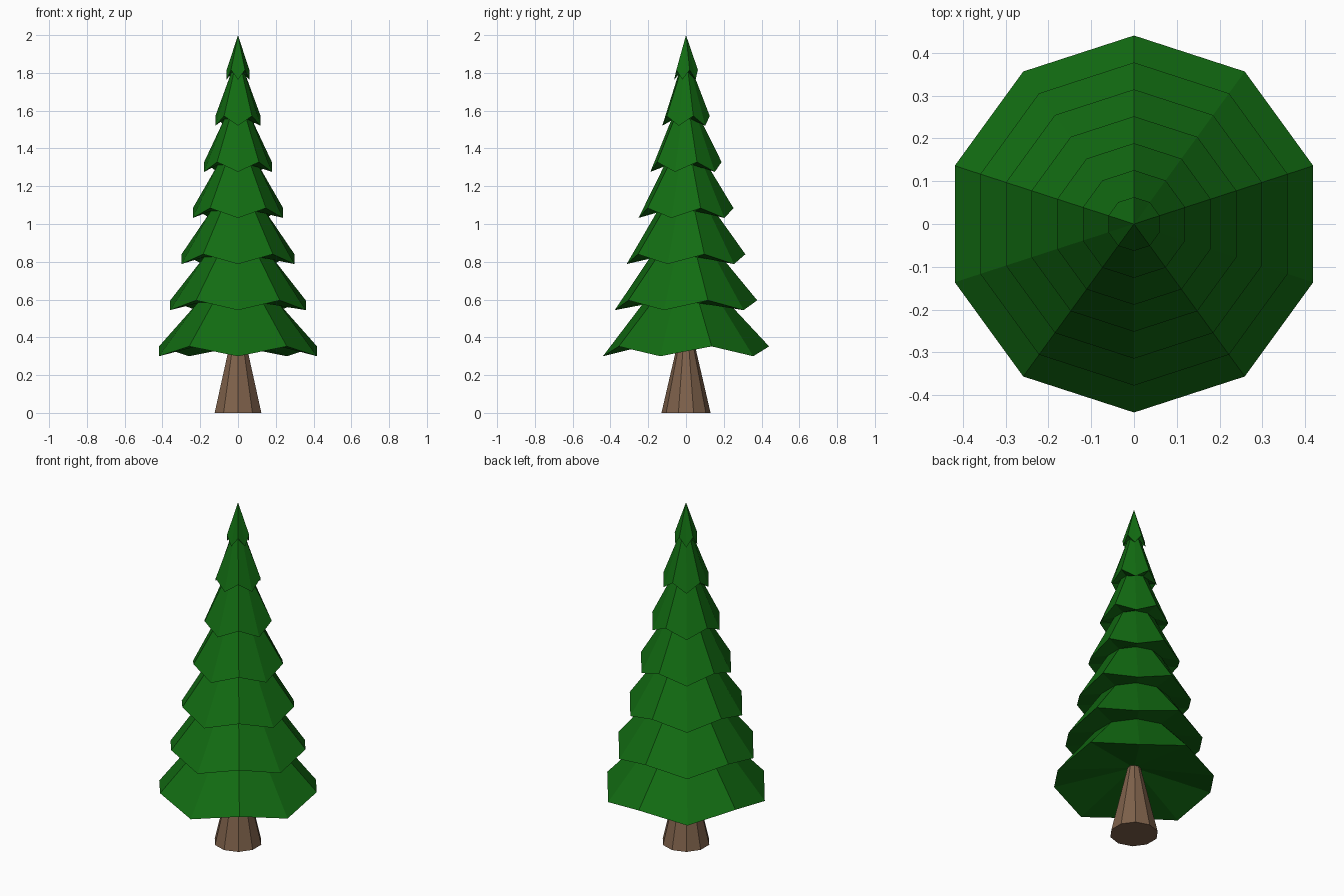
import bpy, bmesh
from math import cos, sin, radians

if "Cube" in bpy.data.objects:
    bpy.data.objects.remove(bpy.data.objects["Cube"])

SIDES, TIERS = 10, 7


def material(name, rgb):
    m = bpy.data.materials.new(name)
    m.diffuse_color = (*rgb, 1)
    m.use_nodes = True
    m.node_tree.nodes["Principled BSDF"].inputs["Base Color"].default_value = m.diffuse_color
    return m


def ring(bm, r, z, zigzag=0.0):
    """Ring of vertices; the first points to the front, every second one is raised."""
    verts = []
    for i in range(SIDES):
        a = radians(-90 + 360 / SIDES * i)
        verts.append(bm.verts.new((r * cos(a), r * sin(a), z + zigzag * (i % 2))))
    return verts


def bridge(bm, lower, upper):
    for i in range(SIDES):
        j = (i + 1) % SIDES
        bm.faces.new((lower[i], lower[j], upper[j], upper[i]))


def fan(bm, loop, z):
    tip = bm.verts.new((0, 0, z))
    for i in range(SIDES):
        bm.faces.new((loop[i], loop[(i + 1) % SIDES], tip))


def finish(bm, name, mat):
    bmesh.ops.recalc_face_normals(bm, faces=bm.faces)
    me = bpy.data.meshes.new(name)
    bm.to_mesh(me)
    bm.free()
    me.materials.append(mat)
    bpy.context.collection.objects.link(bpy.data.objects.new(name, me))


# Foliage: stacked skirts with zigzag rims, each tucked under the next
bm = bmesh.new()
inner = None
for k in range(TIERS):
    r = 0.44 * (TIERS - k) / TIERS
    z = 0.30 + 0.244 * k
    rim = ring(bm, r, z, 0.052)
    if inner:
        bridge(bm, inner, rim)
    else:
        fan(bm, rim, 0.41)
    if k < TIERS - 1:
        inner = ring(bm, 0.6 * (r - 0.44 / TIERS), z + 0.244 + 0.037)
        bridge(bm, rim, inner)
    else:
        fan(bm, rim, 2.0)
finish(bm, "foliage", material("needle_green", (0.006, 0.15, 0.006)))

# Trunk: tapered ten-sided post
bm = bmesh.new()
base, top = ring(bm, 0.13, 0), ring(bm, 0.035, 0.41)
bridge(bm, base, top)
bm.faces.new(base)
bm.faces.new(top)
finish(bm, "trunk", material("bark_brown", (0.21, 0.12, 0.07)))
